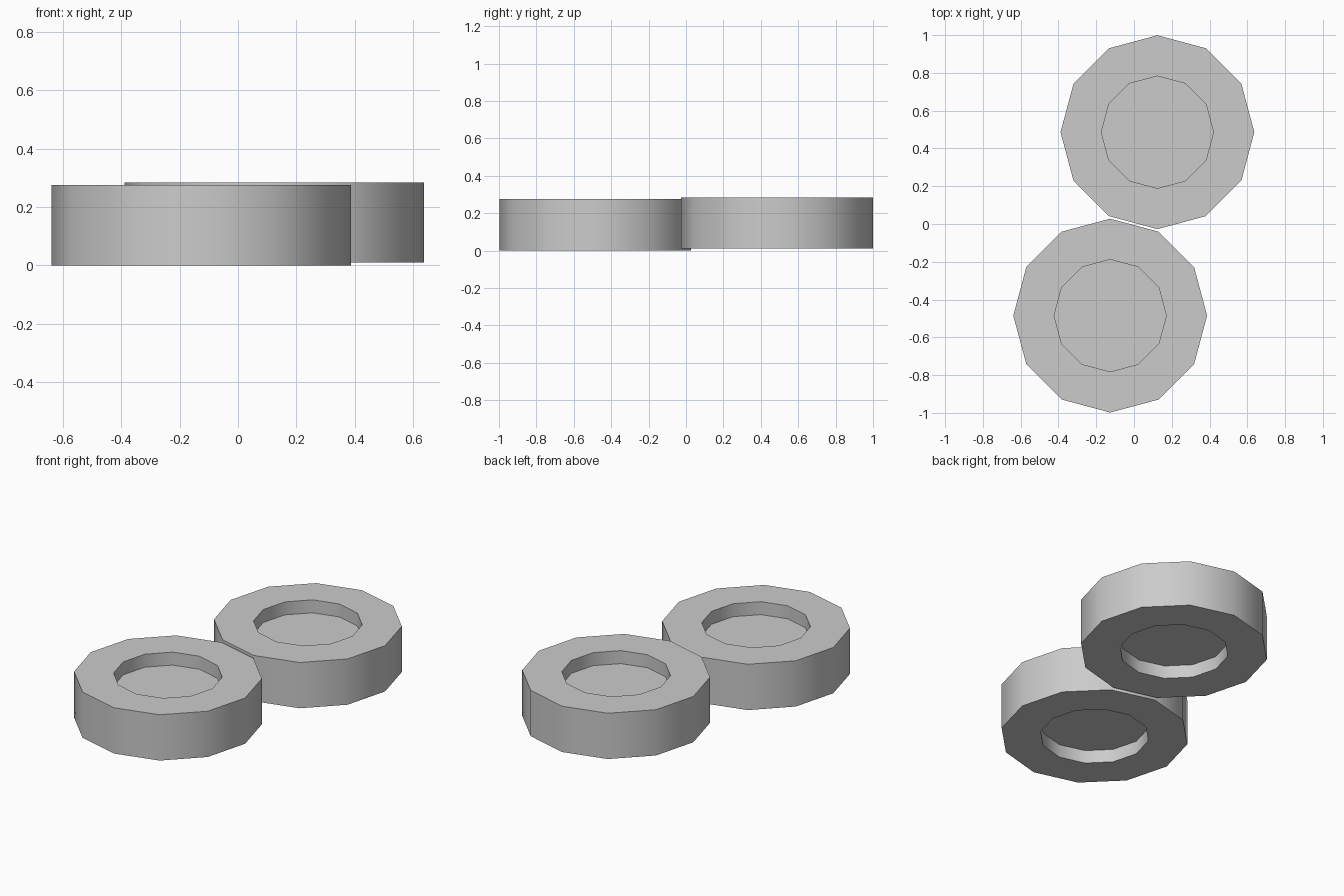
import bpy, bmesh, math

if "Cube" in bpy.data.objects:
    bpy.data.objects.remove(bpy.data.objects["Cube"])

SIDES, R_OUT, R_IN = 12, 0.513, 0.297
HEIGHT, RECESS = 0.275, 0.078


def add_disc(name, x, y, z):
    bm = bmesh.new()
    # profile from lower recess floor, around the rim, to upper recess floor
    profile = [(R_IN, RECESS), (R_IN, 0), (R_OUT, 0),
               (R_OUT, HEIGHT), (R_IN, HEIGHT), (R_IN, HEIGHT - RECESS)]
    rings = []
    for r, h in profile:
        rings.append([bm.verts.new((r * math.cos(2 * math.pi * i / SIDES),
                                    r * math.sin(2 * math.pi * i / SIDES), h))
                      for i in range(SIDES)])
    for a, b in zip(rings, rings[1:]):
        for i in range(SIDES):
            j = (i + 1) % SIDES
            bm.faces.new((a[i], a[j], b[j], b[i]))
    # recess floors
    bm.faces.new(rings[0])
    bm.faces.new(rings[-1])
    bmesh.ops.recalc_face_normals(bm, faces=bm.faces)
    mesh = bpy.data.meshes.new(name)
    bm.to_mesh(mesh)
    bm.free()
    obj = bpy.data.objects.new(name, mesh)
    obj.location = (x, y, z)
    bpy.context.collection.objects.link(obj)
    # smooth walls, sharp rims
    bpy.ops.object.select_all(action='DESELECT')
    obj.select_set(True)
    bpy.context.view_layer.objects.active = obj
    bpy.ops.object.shade_smooth_by_angle(angle=math.radians(40))


# two recessed discs, side by side, the rear one slightly raised
add_disc("front_disc", -0.126, -0.485, 0.0)
add_disc("rear_disc", 0.124, 0.486, 0.01)
